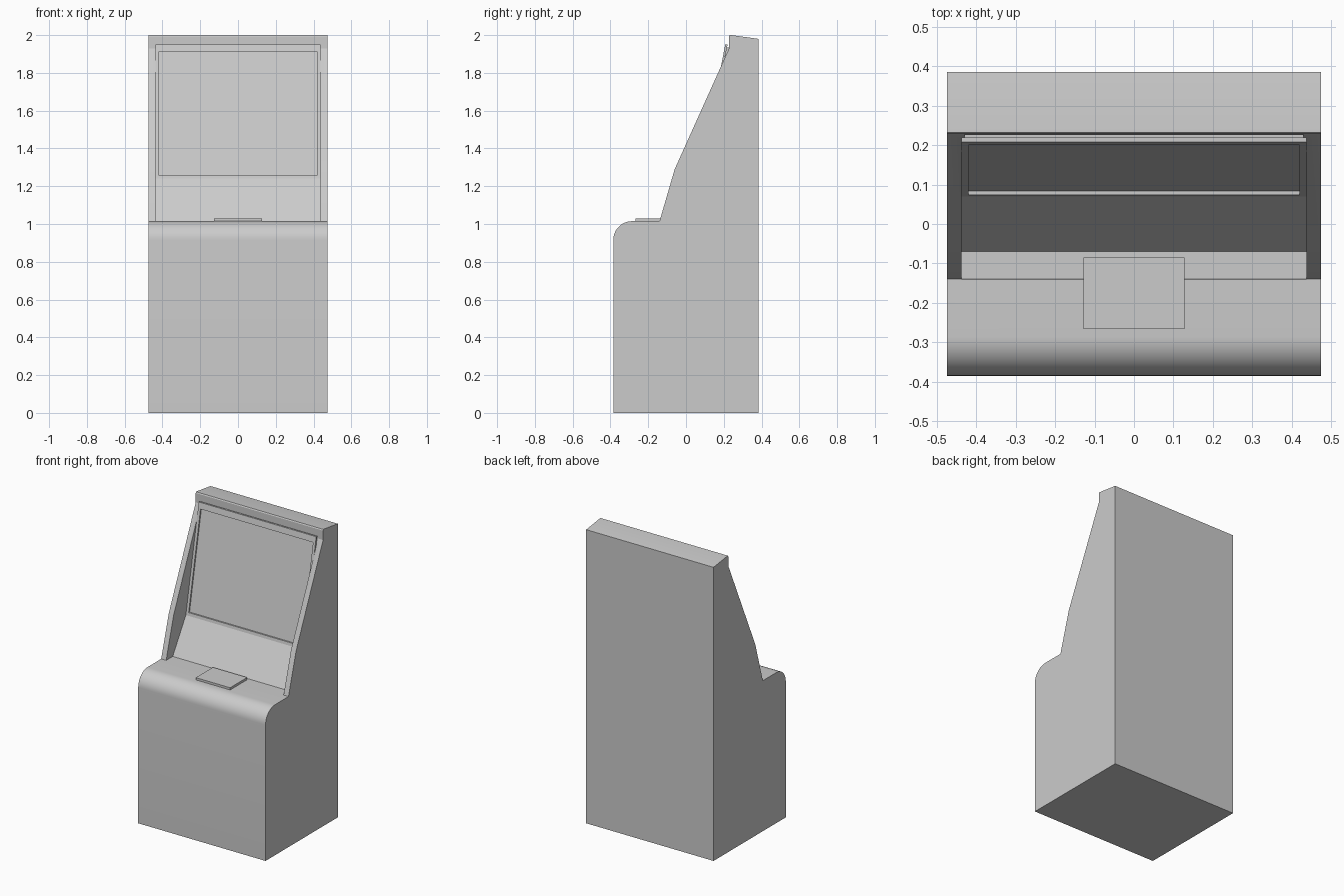
import bpy, bmesh, math

if "Cube" in bpy.data.objects:
    bpy.data.objects.remove(bpy.data.objects["Cube"])


def prism(name, profile, half_width):
    """Extrude a (y, z) profile symmetrically along x."""
    bm = bmesh.new()
    face = bm.faces.new([bm.verts.new((-half_width, y, z)) for y, z in profile])
    ext = bmesh.ops.extrude_face_region(bm, geom=[face])
    for v in ext["geom"]:
        if isinstance(v, bmesh.types.BMVert):
            v.co.x = half_width
    bmesh.ops.recalc_face_normals(bm, faces=bm.faces)
    me = bpy.data.meshes.new(name)
    bm.to_mesh(me)
    bm.free()
    ob = bpy.data.objects.new(name, me)
    bpy.context.collection.objects.link(ob)
    return ob


def activate(ob):
    bpy.ops.object.select_all(action='DESELECT')
    ob.select_set(True)
    bpy.context.view_layer.objects.active = ob


def cut(ob, cutter):
    """Subtract the cutter and remove it."""
    cutter.hide_render = True
    mod = ob.modifiers.new("cut", 'BOOLEAN')
    mod.operation, mod.solver, mod.object = 'DIFFERENCE', 'EXACT', cutter
    activate(ob)
    bpy.ops.object.modifier_apply(modifier=mod.name)
    bpy.data.objects.remove(cutter)


def screen_y(z, depth=0.0):
    """Leaning plane of the screen frame."""
    return 0.07 + 0.194 * (z - 1.24) + depth


def slab(name, z0, z1, d0, d1, half_width):
    """Leaning slab parallel to the screen frame."""
    return prism(name, [(screen_y(z0, d0), z0), (screen_y(z0, d1), z0),
                        (screen_y(z1, d1), z1), (screen_y(z1, d0), z1)], half_width)


# Cabinet body with rounded counter edge
R = 0.1
arc = [(-0.285 - R * math.sin(a), 0.915 + R * math.cos(a))
       for a in (i * math.pi / 24 for i in range(13))]
body = prism("cabinet_body", [(-0.385, 0), (0.385, 0), (0.385, 1.98), (0.24, 2.0),
                              (0.232, 2.0), (0.228, 1.993), (0.228, 1.93),
                              (-0.06, 1.29), (-0.14, 1.015)] + arc, 0.475)

# Recess between the side panels, with the sloped lower panel
recess = prism("recess_cutter", [(-0.14, 1.0145), (-0.07, 1.0145), (0.07, 1.24),
                                 (0.09, 1.24), (0.225, 1.95), (-0.1, 1.95),
                                 (-0.3, 1.3)], 0.438)
cut(body, recess)
activate(body)
bpy.ops.object.shade_smooth_by_angle(angle=math.radians(20))

# Screen frame with its opening
frame = slab("screen_frame", 1.24, 1.95, 0, 0.012, 0.438)
cut(frame, prism("opening_cutter", [(-0.1, 1.26), (0.4, 1.26), (0.4, 1.91), (-0.1, 1.91)], 0.42))

# Recessed screen
slab("screen", 1.245, 1.935, 0.010, 0.022, 0.43)

# Counter pad
prism("counter_pad", [(-0.267, 1.01), (-0.085, 1.01), (-0.085, 1.03), (-0.267, 1.03)], 0.128)
